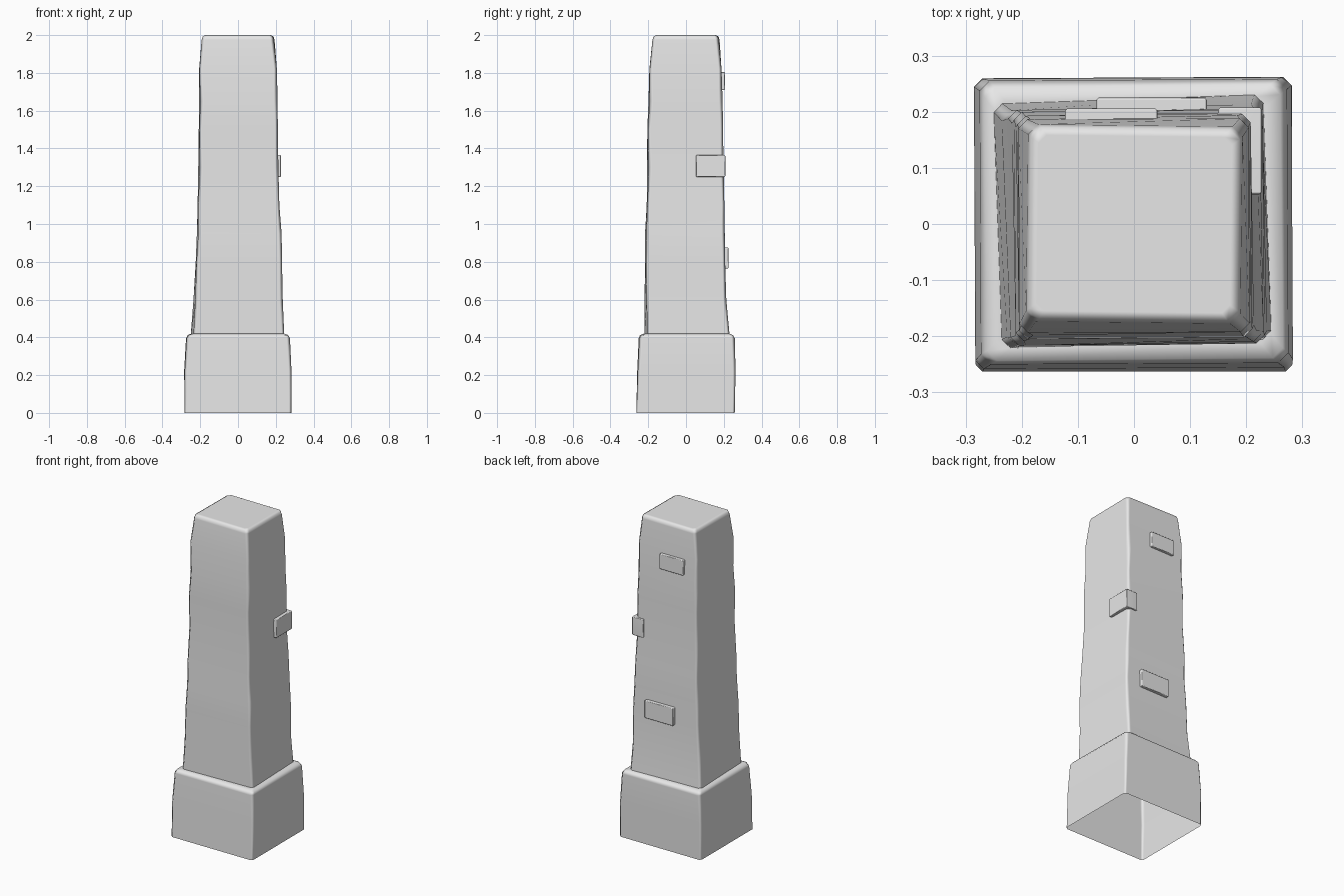
import bpy, bmesh

stone = bpy.data.materials.new("grey stone")
stone.diffuse_color = (0.8, 0.8, 0.8, 1)


def finish(name, bm):
    """Turn a bmesh into a smooth-shaded object with crisp flat faces."""
    bmesh.ops.recalc_face_normals(bm, faces=bm.faces)
    for f in bm.faces:
        f.smooth = True
    me = bpy.data.meshes.new(name)
    bm.to_mesh(me)
    bm.free()
    me.materials.append(stone)
    ob = bpy.data.objects.new(name, me)
    bpy.context.collection.objects.link(ob)
    return ob


def weighted(ob):
    w = ob.modifiers.new("weighted", 'WEIGHTED_NORMAL')
    w.weight = 100


def column(name, rows):
    """Loft chamfered rectangles: z, left, right, front, back, skew, corner cut."""
    bm = bmesh.new()
    prev = None
    for z, l, r, f, b, t, c in rows:
        s = abs(t) * 0.2
        l, r, f, b = l + s, r - s, f + s, b - s
        pts = [(l + c, f), (r - c, f), (r, f + c), (r, b - c),
               (r - c, b), (l + c, b), (l, b - c), (l, f + c)]
        ring = [bm.verts.new((x - t * y, y + t * x, z)) for x, y in pts]
        if prev:
            for i in range(8):
                j = (i + 1) % 8
                bm.faces.new((prev[i], prev[j], ring[j], ring[i]))
        prev = ring
    bm.faces.new(prev)  # top cap only, underside stays open
    ob = finish(name, bm)
    # the open shell needs outward normals
    if ob.data.polygons[-1].normal.z < 0:
        ob.data.flip_normals()
    weighted(ob)


# Plinth, open underneath
column("base", [
    (0.00, -0.282, 0.282, -0.263, 0.258, 0.00, 0.012),
    (0.22, -0.285, 0.283, -0.258, 0.262, 0.005, 0.015),
    (0.395, -0.275, 0.275, -0.250, 0.258, 0.005, 0.018),
    (0.412, -0.266, 0.265, -0.243, 0.248, 0.01, 0.018),
    (0.42, -0.247, 0.244, -0.221, 0.227, 0.02, 0.018),
])

# Uneven tapering shaft
column("shaft", [
    (0.41, -0.250, 0.245, -0.220, 0.230, 0.035, 0.015),
    (0.60, -0.236, 0.237, -0.219, 0.213, 0.025, 0.018),
    (0.80, -0.224, 0.233, -0.217, 0.207, 0.010, 0.015),
    (0.95, -0.218, 0.231, -0.217, 0.205, 0.018, 0.018),
    (1.10, -0.214, 0.219, -0.208, 0.203, 0.008, 0.014),
    (1.30, -0.211, 0.214, -0.206, 0.199, 0.020, 0.018),
    (1.50, -0.208, 0.211, -0.205, 0.196, 0.008, 0.015),
    (1.65, -0.206, 0.210, -0.199, 0.194, 0.015, 0.020),
    (1.82, -0.206, 0.206, -0.194, 0.188, 0.004, 0.016),
    (1.975, -0.193, 0.194, -0.178, 0.178, -0.012, 0.018),
    (1.992, -0.188, 0.189, -0.173, 0.173, -0.012, 0.018),
    (2.00, -0.174, 0.175, -0.159, 0.159, -0.012, 0.014),
])


# Raised bricks poking out of the shaft
def brick(name, x0, x1, y0, y1, z0, z1, tilt=0.0):
    bm = bmesh.new()
    bmesh.ops.create_cube(bm, size=1)
    for v in bm.verts:
        v.co.x = x0 if v.co.x < 0 else x1
        v.co.y = y0 if v.co.y < 0 else y1
        v.co.z = z0 if v.co.z < 0 else z1
        if v.co.y == y1:
            v.co.y -= tilt * (v.co.x - x0)
    bmesh.ops.bevel(bm, geom=bm.edges[:], offset=0.004, segments=1,
                    affect='EDGES')
    weighted(finish(name, bm))


brick("upper_brick", -0.123, 0.042, 0.12, 0.206, 1.71, 1.805, 0.04)
brick("corner_brick", 0.15, 0.228, 0.053, 0.208, 1.25, 1.365)
brick("lower_brick", -0.067, 0.13, 0.12, 0.225, 0.765, 0.875, 0.03)
